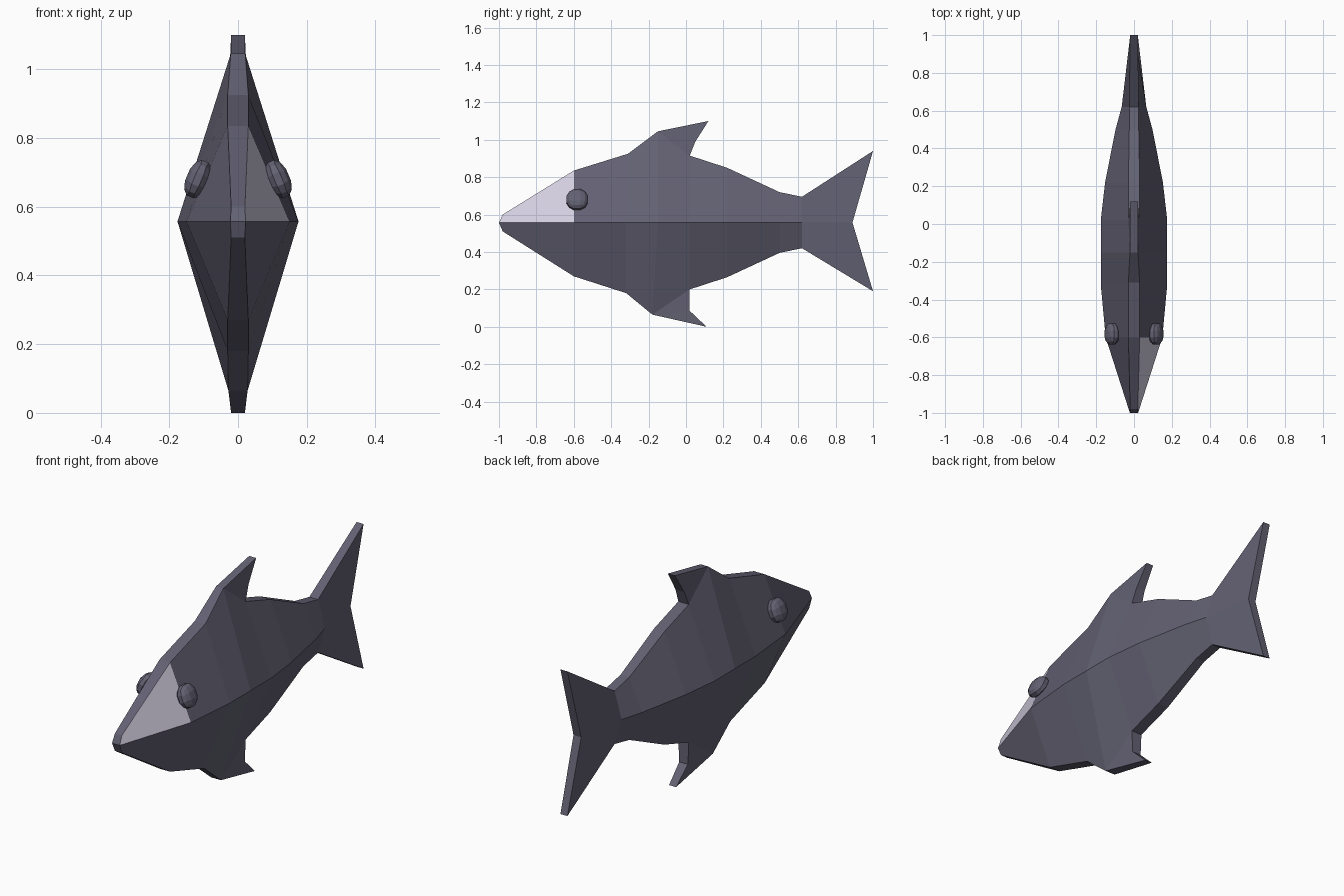
import bpy, bmesh, math
from mathutils import Matrix

if "Cube" in bpy.data.objects:
    bpy.data.objects.remove(bpy.data.objects["Cube"])


def material(name, col):
    m = bpy.data.materials.new(name)
    m.diffuse_color = (*col, 1)
    m.use_nodes = True
    m.node_tree.nodes["Principled BSDF"].inputs["Base Color"].default_value = m.diffuse_color
    return m


slate = material("slate grey", (0.125, 0.12, 0.17))
pale = material("pale lilac", (0.66, 0.62, 0.75))


def finish(bm, name, mats):
    bmesh.ops.recalc_face_normals(bm, faces=bm.faces[:])
    me = bpy.data.meshes.new(name)
    bm.to_mesh(me)
    bm.free()
    ob = bpy.data.objects.new(name, me)
    for m in mats:
        me.materials.append(m)
    bpy.context.collection.objects.link(ob)


# Body cross-sections: (ridge y, z, half width), (side y, half width), (keel y, z, half width)
MID = 0.557
sections = [
    ((-.98, .60, .02), (-1.0, .022), (-.98, .51, .02)),
    ((-.60, .835, .03), (-.60, .15), (-.60, .27, .03)),
    ((-.31, .925, .03), (-.32, .176), (-.32, .18, .03)),
    ((-.15, 1.045, .021), (-.15, .176), (-.18, .065, .028)),
    ((.02, .915, .03), (.02, .176), (.02, .20, .03)),
    ((.22, .85, .03), (.22, .153), (.22, .265, .03)),
    ((.50, .72, .025), (.50, .098), (.50, .395, .025)),
    ((.62, .695, .025), (.62, .065), (.62, .42, .025)),
    ((1.0, .94, .02), (.89, .022), (1.0, .19, .02)),
]
FIN = 3  # the fins grow out of the span after this section

bm = bmesh.new()
rings = []
for (ty, tz, tw), (my, mw), (by, bz, bw) in sections:
    pts = [(tw, ty, tz), (mw, my, MID), (bw, by, bz),
           (-bw, by, bz), (-mw, my, MID), (-tw, ty, tz)]
    rings.append([bm.verts.new(p) for p in pts])
for i, (a, b) in enumerate(zip(rings, rings[1:])):
    for k in range(6):
        if i == FIN and k in (2, 5):
            continue  # left open for the fins
        n = (k + 1) % 6
        f = bm.faces.new((a[k], a[n], b[n], b[k]))
        if i == 0 and k == 0:
            f.material_index = 1  # pale cheek
for r in (rings[0], rings[-1]):
    bm.faces.new((r[0], r[1], r[4], r[5]))
    bm.faces.new((r[1], r[2], r[3], r[4]))


# Dorsal and belly fins continue the body skin
def fin(k_right, k_left, tip, notch):
    a, b = rings[FIN], rings[FIN + 1]
    sides = []
    for k, s in ((k_right, 1), (k_left, -1)):
        t = bm.verts.new((s * .02, *tip))
        n = bm.verts.new((s * .025, *notch))
        sides.append((a[k], t, n, b[k]))
        bm.faces.new((a[k], t, n))
        bm.faces.new((a[k], n, b[k]))
    r, l = sides
    for j in range(3):
        bm.faces.new((r[j], r[j + 1], l[j + 1], l[j]))


fin(0, 5, (.12, 1.10), (.05, .99))
fin(2, 3, (.11, 0.0), (.02, .085))
finish(bm, "fish_body", [slate, pale])

# Eyes: flattened faceted balls lying on the sloping head
for name, s in (("right_eye", 1), ("left_eye", -1)):
    bm = bmesh.new()
    bmesh.ops.create_cube(bm, size=2)
    bmesh.ops.subdivide_edges(bm, edges=bm.edges[:], cuts=2, use_grid_fill=True)
    for v in bm.verts:
        v.co.normalize()
        v.co.x *= .036
        v.co.y *= .062
        v.co.z *= .062
    bm.transform(Matrix.Translation((s * .117, -.582, .68)) @
                 Matrix.Rotation(-s * math.radians(23), 4, 'Y'))
    finish(bm, name, [slate])
